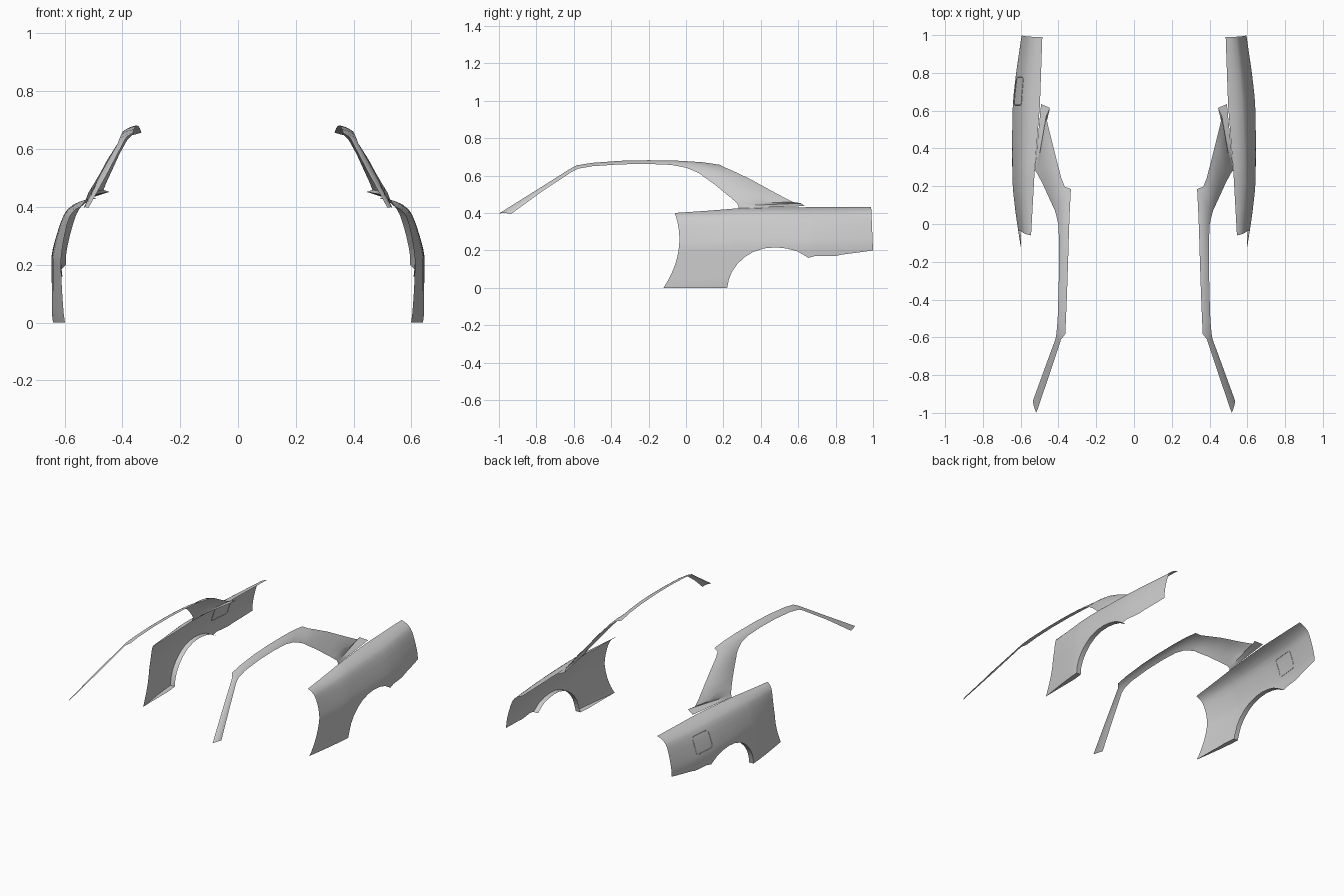
import bpy, math
from mathutils import Vector

if "Cube" in bpy.data.objects:
    bpy.data.objects.remove(bpy.data.objects["Cube"])


def interp(pts, t):
    """Piecewise-linear lookup in a list of (t, value)."""
    if t <= pts[0][0]:
        return pts[0][1]
    for (a, va), (b, vb) in zip(pts, pts[1:]):
        if t <= b:
            return va + (vb - va) * (t - a) / (b - a)
    return pts[-1][1]


def sheet(name, rows, skip=lambda i, j: False):
    """Mesh from a grid of points, smooth shaded and mirrored across x."""
    n = len(rows[0])
    verts = [tuple(p) for r in rows for p in r]
    faces = [(i * n + j, (i + 1) * n + j, (i + 1) * n + j + 1, i * n + j + 1)
             for i in range(len(rows) - 1) for j in range(n - 1) if not skip(i, j)]
    me = bpy.data.meshes.new(name)
    me.from_pydata(verts, [], faces)
    me.validate()
    ob = bpy.data.objects.new(name, me)
    bpy.context.collection.objects.link(ob)
    bpy.context.view_layer.objects.active = ob
    ob.select_set(True)
    bpy.ops.object.shade_smooth_by_angle(angle=math.radians(35))
    ob.select_set(False)
    mod = ob.modifiers.new("Mirror", 'MIRROR')
    mod.use_mirror_merge = False
    return ob


# Body side surface: outer width, shoulder width, shoulder height, section shape
OUTER = [(-.12, .60), (.05, .626), (.2, .643), (.4, .646), (.6, .643), (.68, .638), (.8, .624), (1, .595)]
SHOULDER = [(-.06, .545), (.28, .526), (.63, .498), (1, .485)]
TOP_Z = [(-.06, .40), (.12, .412), (.28, .425), (.5, .43), (1, .432)]
SECTION = [(0, .03), (.03, 0), (.53, 0), (.6, .04), (.7, .13), (.8, .24), (.87, .34),
           (.92, .45), (.96, .63), (.985, .82), (1, 1)]


def side_x(y, z):
    o = interp(OUTER, y)
    return o - (o - interp(SHOULDER, y)) * interp(SECTION, z / interp(TOP_Z, y))


# Quarter panel columns: bottom y, bottom z, top y (sill, wheel arch, tail)
COLS = [(-.12, 0, -.06), (-.03, 0, 0), (.06, 0, .07), (.15, 0, .15), (.22, 0, .21),
        (.228, .04, .23), (.245, .085, .255), (.275, .128, .285), (.315, .165, .32),
        (.36, .192, .36), (.42, .211, .42), (.48, .216, .48), (.54, .21, .54),
        (.595, .195, .595), (.63, .175, .63), (.655, .16, .655), (.69, .17, .69),
        (.75, .169, .75), (.8, .17, .8), (.83, .177, .83), (.91, .187, .91), (1, .2, .99)]
ARCH_END = 15
ROWS = 24
grid = []
for i, (by, bz, ty) in enumerate(COLS):
    bow = .05 * max(0, 1 - i / 5)
    tz = interp(TOP_Z, ty)
    col = []
    for j in range(ROWS + 1):
        v = 1 - (1 - j / ROWS) ** 1.6
        y = by + (ty - by) * v + bow * 4 * v * (1 - v)
        z = bz + (tz - bz) * v
        col.append((side_x(y, z), y, z))
    # inward return lip along sill and wheel arch
    x0 = col[0][0]
    lip = x0 - .6 if i < 4 else .032
    grid.append([(x0 - lip, by, bz)] + col)
sheet("quarter_panel", grid, lambda i, j: j == 0 and i >= ARCH_END)

# Roof rail: front pillar, roof side and rear pillar, as lower/upper edge pairs
RAIL = [((.535, -.935, .395), (.517, -1.0, .397)),
        ((.475, -.77, .515), (.447, -.795, .525)),
        ((.416, -.61, .62), (.386, -.61, .642)),
        ((.410, -.575, .637), (.364, -.583, .655)),
        ((.404, -.5, .65), (.36, -.5, .668)),
        ((.399, -.35, .66), (.354, -.35, .679)),
        ((.397, -.2, .662), (.349, -.2, .682)),
        ((.397, -.08, .657), (.344, -.03, .679)),
        ((.401, 0, .642), (.339, .09, .671)),
        ((.41, .04, .626), (.334, .185, .657)),
        ((.42, .075, .61), (.366, .197, .648)),
        ((.432, .1, .59), (.384, .24, .63)),
        ((.455, .15, .555), (.41, .34, .583)),
        ((.48, .205, .51), (.435, .44, .528)),
        ((.503, .25, .473), (.455, .52, .485)),
        ((.517, .275, .45), (.465, .57, .459)),
        ((.522, .28, .438), (.445, .615, .452)),
        ((.526, .28, .425), (.492, .635, .437))]
grid = []
for k, (lo, up) in enumerate(RAIL):
    lo, up = Vector(lo), Vector(up)
    a, b = RAIL[max(k - 1, 0)], RAIL[min(k + 1, len(RAIL) - 1)]
    along = Vector(b[0]) + Vector(b[1]) - Vector(a[0]) - Vector(a[1])
    n = along.cross(up - lo).normalized()
    bulge = 0 if k > 14 else .07 * min((up - lo).length, .15)
    grid.append([lo.lerp(up, t / 6) + n * bulge * 4 * (t / 6) * (1 - t / 6) for t in range(7)])
sheet("roof_rail", grid)

# Fuel door seam, left side only: rounded rectangle lying on the panel
cu = bpy.data.curves.new("fuel_door_seam", 'CURVE')
cu.dimensions = '3D'
cu.bevel_depth = .002
cu.bevel_resolution = 1
pts = []
for q, (cy, cz) in enumerate([(.76, .352), (.645, .352), (.645, .277), (.76, .277)]):
    for s in range(5):
        ang = math.radians(90 * q + 22.5 * s)
        pts.append((cy + .015 * math.cos(ang), cz + .015 * math.sin(ang)))
dense = []
for (ya, za), (yb, zb) in zip(pts, pts[1:] + pts[:1]):
    n = 8 if math.hypot(yb - ya, zb - za) > .03 else 1
    dense += [(ya + (yb - ya) * s / n, za + (zb - za) * s / n) for s in range(n)]
sp = cu.splines.new('POLY')
sp.points.add(len(dense) - 1)
for p, (y, z) in zip(sp.points, dense):
    p.co = (-side_x(y, z), y, z, 1)
sp.use_cyclic_u = True
bpy.context.collection.objects.link(bpy.data.objects.new("fuel_door_seam", cu))
